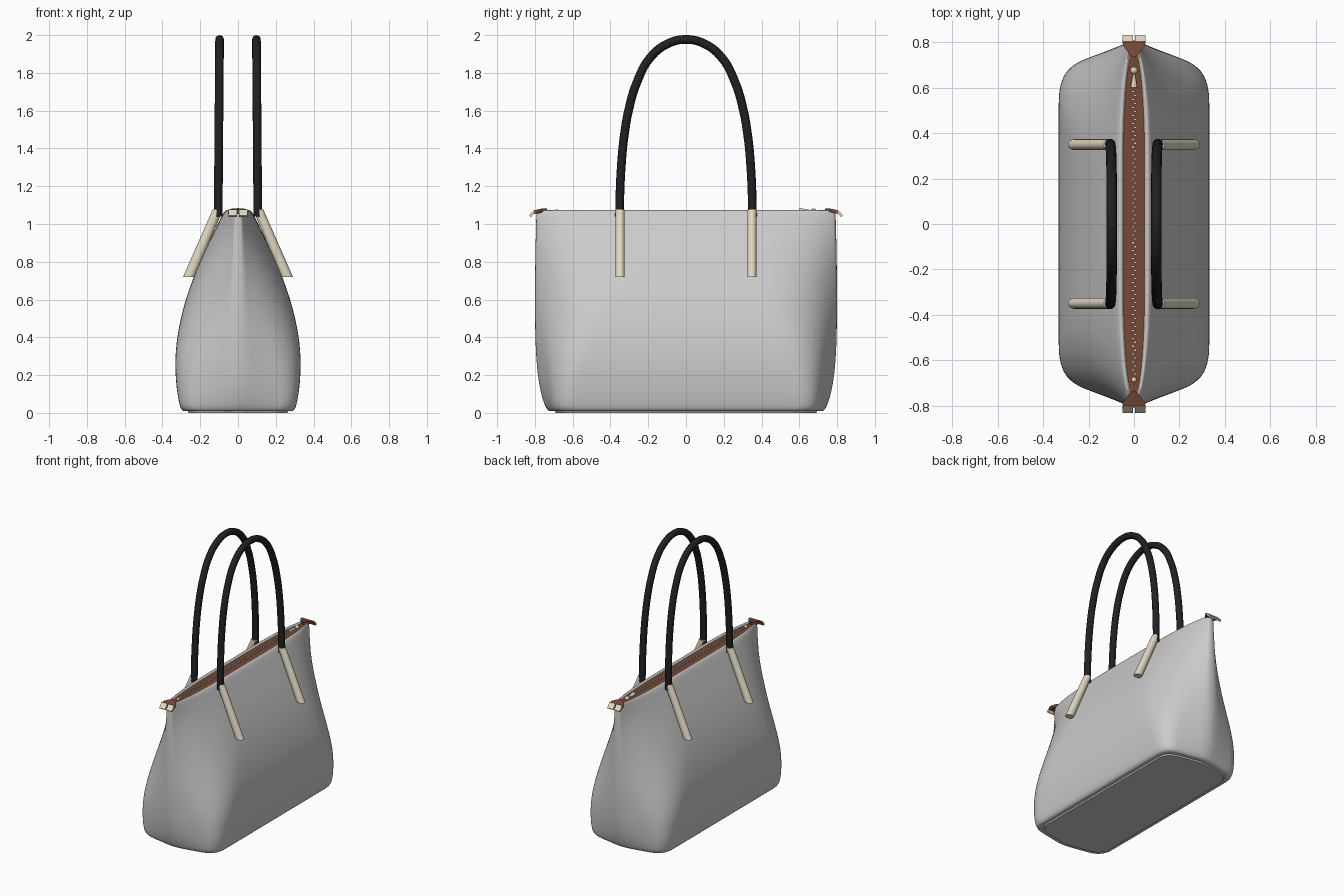
import bpy, bmesh, math
from mathutils import Vector, Matrix

if "Cube" in bpy.data.objects:
    bpy.data.objects.remove(bpy.data.objects["Cube"])


def material(name, rgb):
    m = bpy.data.materials.new(name)
    m.diffuse_color = (*rgb, 1)
    m.use_nodes = True
    m.node_tree.nodes["Principled BSDF"].inputs["Base Color"].default_value = m.diffuse_color
    return m


BLACK = material("black_leather", (0.015, 0.015, 0.015))
CREAM = material("cream_trim", (0.76, 0.69, 0.52))
BROWN = material("brown_lining", (0.19, 0.065, 0.035))


def finish(name, bm, mat=None, angle=40):
    bmesh.ops.recalc_face_normals(bm, faces=bm.faces)
    me = bpy.data.meshes.new(name)
    bm.to_mesh(me)
    bm.free()
    ob = bpy.data.objects.new(name, me)
    bpy.context.collection.objects.link(ob)
    if mat:
        me.materials.append(mat)
    bpy.ops.object.select_all(action='DESELECT')
    ob.select_set(True)
    bpy.context.view_layer.objects.active = ob
    bpy.ops.object.shade_smooth_by_angle(angle=math.radians(angle))
    return ob


def loft(rings, cap=True):
    bm = bmesh.new()
    loops = [[bm.verts.new(p) for p in r] for r in rings]
    n = len(loops[0])
    for a, b in zip(loops, loops[1:]):
        for i in range(n):
            bm.faces.new((a[i], a[(i + 1) % n], b[(i + 1) % n], b[i]))
    if cap:
        bm.faces.new(loops[0])
        bm.faces.new(loops[-1])
    return bm


def add_box(bm, size, loc, rot_x=0.0):
    mat = (Matrix.Translation(loc) @ Matrix.Rotation(rot_x, 4, 'X')
           @ Matrix.Diagonal((*size, 1)))
    bmesh.ops.create_cube(bm, size=1, matrix=mat)


def section(z, hx, hy, c, r, tip):
    """Six-sided bag section with rounded corners; one quarter mirrored."""
    corner, end = Vector((hx, c)), Vector((tip, hy))
    p0 = Vector((hx, c - r))
    p2 = corner.lerp(end, min(0.8, r / (end - corner).length))
    q = [Vector((hx, p0.y * i / 4)) for i in range(4)]
    for i in range(9):
        t = i / 8
        q.append(p0 * (1 - t) ** 2 + corner * 2 * t * (1 - t) + p2 * t * t)
    q += [p2.lerp(end, 0.5), end]
    q = [(p.x, p.y) for p in q]
    half = q + [(-x, y) for x, y in reversed(q)]
    full = half + [(-x, -y) for x, y in half[1:-1]]
    # drop the doubled points on the y = 0 line
    ring = []
    for p in full:
        if not ring or (Vector(p) - Vector(ring[-1])).length > 1e-5:
            ring.append(p)
    return [(x, y, z) for x, y in ring]


# Bag body: z, half width, half length, corner y, corner radius, end half width
rows = [
    (0.012, 0.27, 0.705, 0.655, 0.10, 0.03),
    (0.006, 0.285, 0.72, 0.67, 0.10, 0.03),
    (0.018, 0.303, 0.738, 0.685, 0.10, 0.03),
    (0.06, 0.314, 0.757, 0.69, 0.10, 0.03),
    (0.15, 0.328, 0.78, 0.69, 0.12, 0.03),
    (0.27, 0.334, 0.793, 0.685, 0.15, 0.03),
    (0.40, 0.324, 0.799, 0.67, 0.20, 0.03),
    (0.55, 0.293, 0.80, 0.65, 0.25, 0.028),
    (0.70, 0.244, 0.80, 0.63, 0.30, 0.025),
    (0.85, 0.180, 0.798, 0.61, 0.32, 0.022),
    (0.97, 0.121, 0.795, 0.60, 0.34, 0.02),
    (1.05, 0.083, 0.793, 0.60, 0.35, 0.02),
    (1.074, 0.067, 0.79, 0.60, 0.36, 0.018),
    (1.074, 0.052, 0.785, 0.60, 0.36, 0.012),
    (1.05, 0.044, 0.78, 0.60, 0.36, 0.008),
]
body = finish("bag_body", loft([section(*r) for r in rows]), angle=60)
sub = body.modifiers.new("smooth", 'SUBSURF')
sub.levels = sub.render_levels = 2

# Flat base panel under the body
finish("base_panel", loft([section(0.0, 0.262, 0.69, 0.645, 0.09, 0.03),
                           section(0.02, 0.27, 0.70, 0.65, 0.09, 0.03)]))

# Brown zip tape filling the mouth
finish("zip_tape", loft([section(1.045, 0.047, 0.775, 0.6, 0.36, 0.008),
                         section(1.064, 0.047, 0.775, 0.6, 0.36, 0.008)]), BROWN)

# Zip teeth, alternating left and right
bm = bmesh.new()
for i in range(72):
    add_box(bm, (0.013, 0.009, 0.010),
            (0.004 * (-1) ** i, -0.66 + i * 0.0175, 1.067))
finish("zip_teeth", bm, CREAM)

# Zip slider, pull and end stop
bm = bmesh.new()
for y, r in ((0.675, 0.016), (-0.685, 0.012)):
    bmesh.ops.create_uvsphere(bm, u_segments=16, v_segments=8, radius=r,
                              matrix=Matrix.Translation((0, y, 1.066)))
bmesh.ops.create_cone(bm, cap_ends=True, segments=16, radius1=0.015, radius2=0.004,
                      depth=0.06, matrix=Matrix.Translation((0, 0.63, 1.070))
                      @ Matrix.Rotation(-math.pi / 2, 4, 'X'))
finish("zip_pull", bm, CREAM)

# Zip end tabs: brown fans and split cream clips at both ends
for s, side in ((1, "back"), (-1, "front")):
    fan = [(0.006, 0.735), (0.03, 0.76), (0.048, 0.785), (0.052, 0.806)]
    outline = fan + [(-x, y) for x, y in reversed(fan)]
    finish("zip_tab_" + side, loft([[(x, s * y, z - max(0, y - 0.77) * 0.3)
                                     for x, y in outline]
                                    for z in (1.064, 1.082)]), BROWN)
    bm = bmesh.new()
    for x in (-0.027, 0.027):
        add_box(bm, (0.046, 0.042, 0.013), (x, s * 0.812, 1.056), -s * math.radians(48))
    finish("zip_clip_" + side, bm, CREAM)


# Handles: half of the arch is given, the other half mirrored
half_arch = [(0.352, 1.04), (0.35, 1.15), (0.343, 1.30), (0.328, 1.46), (0.302, 1.61),
             (0.258, 1.755), (0.19, 1.88), (0.10, 1.953)]
arch = half_arch + [(0, 1.977)] + [(-y, z) for y, z in reversed(half_arch)]
for s, side in ((1, "right"), (-1, "left")):
    cu = bpy.data.curves.new("handle_" + side, 'CURVE')
    cu.dimensions = '3D'
    cu.bevel_depth = 0.023
    cu.bevel_resolution = 4
    cu.resolution_u = 6
    cu.use_fill_caps = True
    sp = cu.splines.new('BEZIER')
    sp.bezier_points.add(len(arch) - 1)
    for bp, (y, z) in zip(sp.bezier_points, arch):
        bp.co = (s * (0.105 - 0.008 * (z - 1.04)), y, z)
        bp.handle_left_type = bp.handle_right_type = 'AUTO'
    cu.materials.append(BLACK)
    bpy.context.collection.objects.link(bpy.data.objects.new("handle_" + side, cu))

    # Slanted sleeves joining the handle to the body, ends cut level
    for t, end in ((1, "back"), (-1, "front")):
        rings = []
        for x, z, rx in ((0.107, 1.078, 0.026), (0.118, 1.05, 0.028), (0.26, 0.72, 0.031)):
            rings.append([(s * (x + rx * math.cos(a)), t * 0.349 + 0.024 * math.sin(a), z)
                          for a in (k * math.tau / 20 for k in range(20))])
        finish(f"handle_sleeve_{side}_{end}", loft(rings), CREAM)
